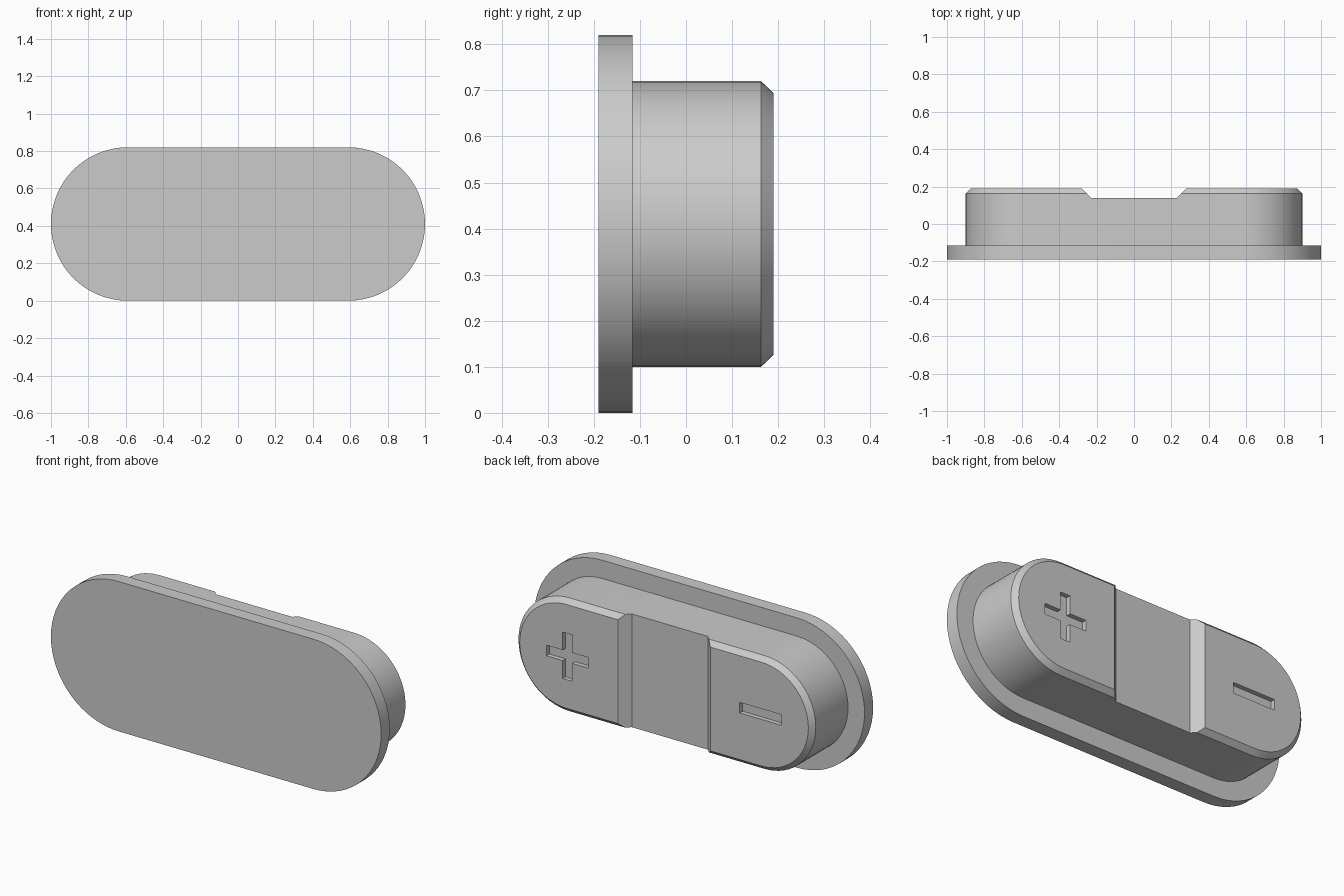
import bpy, bmesh, math
from mathutils import Vector

if "Cube" in bpy.data.objects:
    bpy.data.objects.remove(bpy.data.objects["Cube"], do_unlink=True)

MID_Z = 0.41      # height of the long axis
ARC_X = 0.59      # centre of each rounded end
BACK_Y = 0.19
SYMBOL_X = 0.585

grey = bpy.data.materials.new("plain_grey")
grey.use_nodes = True
colour = (0.6, 0.6, 0.6, 1)
grey.diffuse_color = colour
grey.node_tree.nodes["Principled BSDF"].inputs["Base Color"].default_value = colour


def loft(name, rings):
    """Closed solid through rings that all have the same point count."""
    bm = bmesh.new()
    loops = [[bm.verts.new(p) for p in ring] for ring in rings]
    n = len(loops[0])
    for a, b in zip(loops, loops[1:]):
        for i in range(n):
            j = (i + 1) % n
            bm.faces.new((a[i], a[j], b[j], b[i]))
    bm.faces.new(loops[0][::-1])
    bm.faces.new(loops[-1])
    bmesh.ops.recalc_face_normals(bm, faces=bm.faces)
    mesh = bpy.data.meshes.new(name)
    bm.to_mesh(mesh)
    bm.free()
    mesh.materials.append(grey)
    obj = bpy.data.objects.new(name, mesh)
    bpy.context.collection.objects.link(obj)
    return obj


def stadium(y, radius, steps=32):
    """Outline with two straight sides and two half-round ends."""
    points = []
    for side, start in ((1, -math.pi / 2), (-1, math.pi / 2)):
        for i in range(steps + 1):
            a = start + math.pi * i / steps
            points.append(Vector((side * ARC_X + radius * math.cos(a), y,
                                  MID_Z + radius * math.sin(a))))
    return points


def cut(target, cutter):
    cutter.hide_render = True
    mod = target.modifiers.new("cut", "BOOLEAN")
    mod.operation = "DIFFERENCE"
    mod.solver = "EXACT"
    mod.object = cutter
    bpy.context.view_layer.objects.active = target
    bpy.ops.object.modifier_apply(modifier=mod.name)
    bpy.data.objects.remove(cutter, do_unlink=True)


def symbol_cutter(name, outline, x, depth=0.025):
    return loft(name, [[(x + u, y, MID_Z + v) for u, v in outline]
                       for y in (BACK_Y - depth, BACK_Y + 0.05)])


# One-piece button: wide front flange stepping in to a chamfered body
button = loft("flanged_button", [stadium(y, r) for y, r in (
    (-BACK_Y, 0.41), (-0.116, 0.41), (-0.116, 0.31), (0.163, 0.31), (BACK_Y, 0.284))])

# Sloped-sided channel across the middle of the back
channel = ((-0.23, 0.14), (0.23, 0.14), (0.33, 0.24), (-0.33, 0.24))
cut(button, loft("channel_cutter", [[(x, y, z) for x, y in channel] for z in (0, 0.82)]))

# Engraved plus and minus marks
L, W = 0.127, 0.029
plus = []
for sx, sz in ((1, 1), (-1, 1), (-1, -1), (1, -1)):
    corner = [(sx * L, sz * W), (sx * W, sz * W), (sx * W, sz * L)]
    plus += corner if sx * sz > 0 else corner[::-1]
minus = [(-L, -W), (L, -W), (L, W), (-L, W)]
cut(button, symbol_cutter("plus_cutter", plus, SYMBOL_X))
cut(button, symbol_cutter("minus_cutter", minus, -SYMBOL_X))

# Smooth round ends, crisp edges
bpy.ops.object.select_all(action="DESELECT")
button.select_set(True)
bpy.context.view_layer.objects.active = button
bpy.ops.object.shade_smooth_by_angle(angle=math.radians(30))
